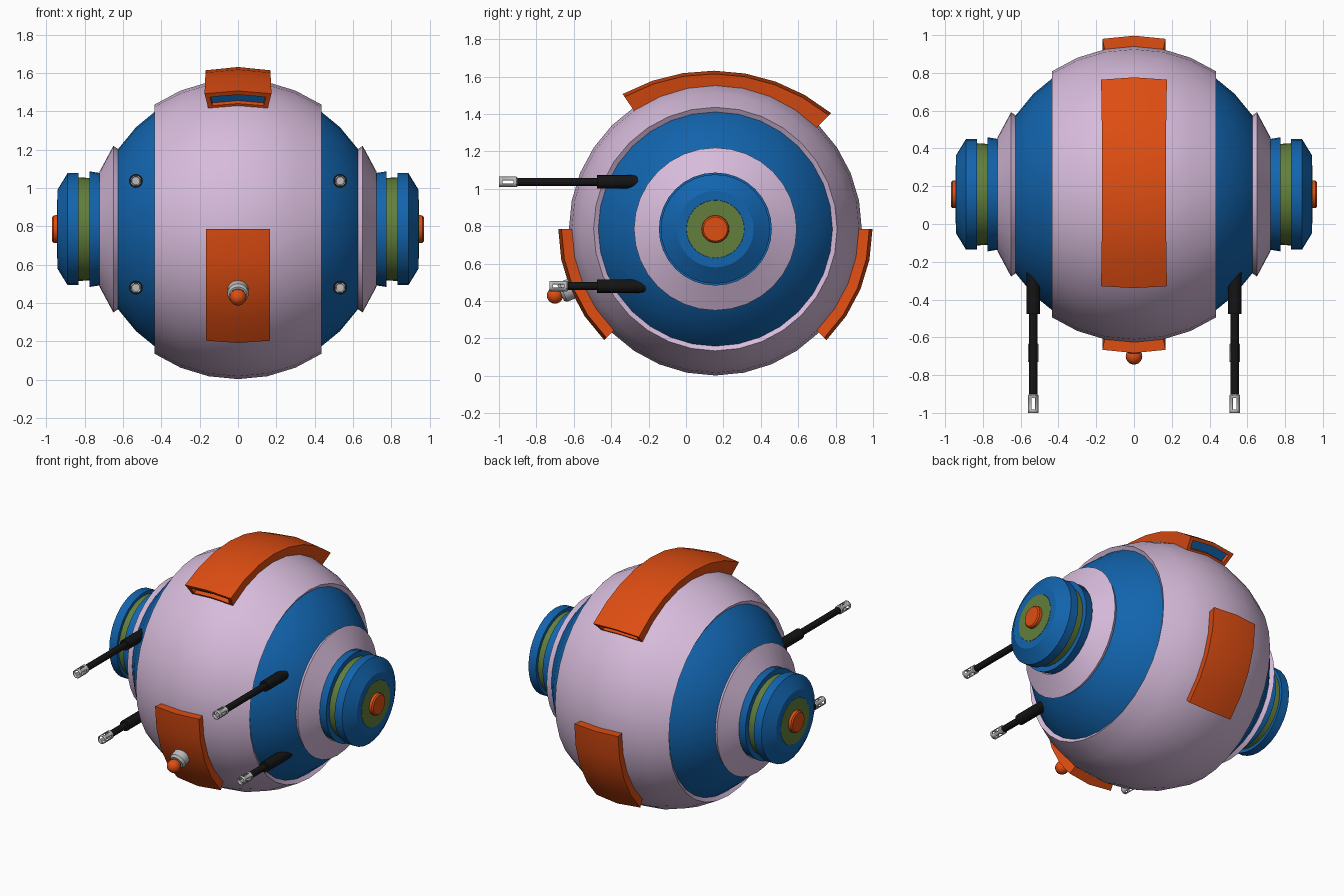
import bpy, bmesh, math
from mathutils import Matrix, Vector

if "Cube" in bpy.data.objects:
    bpy.data.objects.remove(bpy.data.objects["Cube"])

CY, CZ = 0.157, 0.785          # centre of the ball body
R, R_CORE = 0.783, 0.753       # outer shell and inner core radii


def material(name, rgb):
    m = bpy.data.materials.new(name)
    m.diffuse_color = (*rgb, 1)
    m.use_nodes = True
    m.node_tree.nodes["Principled BSDF"].inputs["Base Color"].default_value = m.diffuse_color
    return m


LILAC = material("lilac", (0.68, 0.50, 0.71))
BLUE = material("blue", (0.006, 0.127, 0.42))
ORANGE = material("orange", (0.73, 0.074, 0.006))
GREEN = material("green", (0.122, 0.21, 0.045))
BLACK = material("black", (0.007, 0.007, 0.007))
GREY = material("light grey", (0.5, 0.5, 0.5))

BODY = Matrix.Translation((0, CY, CZ))


def finish(name, bm, mats, matrix=Matrix(), mirror=False, thick=0):
    bmesh.ops.transform(bm, matrix=matrix, verts=bm.verts)
    me = bpy.data.meshes.new(name)
    bm.to_mesh(me)
    bm.free()
    for m in mats:
        me.materials.append(m)
    ob = bpy.data.objects.new(name, me)
    bpy.context.collection.objects.link(ob)
    bpy.ops.object.select_all(action='DESELECT')
    ob.select_set(True)
    bpy.context.view_layer.objects.active = ob
    bpy.ops.object.shade_smooth_by_angle(angle=math.radians(28))
    if thick:
        ob.modifiers.new("Thickness", 'SOLIDIFY').thickness = thick
    if mirror:
        ob.modifiers.new("Mirror", 'MIRROR').use_axis = (True, False, False)
    return ob


def lathe_mesh(profile, segs=32, closed=False, offset=0.0):
    """Spin (x, radius) points round the local x axis."""
    bm = bmesh.new()
    rings = []
    for x, r in profile:
        ring = []
        for i in range(segs):
            a = 2 * math.pi * (i + offset) / segs
            ring.append(bm.verts.new((x, r * math.cos(a), r * math.sin(a))))
        rings.append(ring)
    pairs = list(zip(rings, rings[1:]))
    if closed:
        pairs.append((rings[-1], rings[0]))
    for a, b in pairs:
        for i in range(segs):
            j = (i + 1) % segs
            bm.faces.new((a[i], a[j], b[j], b[i]))
    bmesh.ops.remove_doubles(bm, verts=bm.verts, dist=1e-5)
    bmesh.ops.recalc_face_normals(bm, faces=bm.faces)
    return bm


def lathe(name, profile, mat, matrix=BODY, segs=32, closed=False, mirror=False):
    return finish(name, lathe_mesh(profile, segs, closed), [mat], matrix, mirror)


def arc(r, a0, a1, n):
    """Circle points (x, radius), angle in degrees from the equator."""
    out = []
    for i in range(n + 1):
        a = math.radians(a0 + (a1 - a0) * i / n)
        out.append((r * math.sin(a), max(0.0, r * math.cos(a))))
    return out


# Ball body: inner core, wide central shell, small side shells
lathe("inner_core", arc(R_CORE, -90, 90, 16), BLUE)
lathe("central_shell", arc(R, -33.75, 33.75, 6) + arc(R_CORE - 0.005, 33.75, -33.75, 6),
      LILAC, closed=True)
lathe("side_shell", arc(R, 56.25, 67.5, 1) + arc(R_CORE - 0.005, 67.5, 56.25, 1),
      LILAC, closed=True, mirror=True)

# Side hubs
lathe("hub_collar", [(0.66, 0), (0.66, 0.28), (0.72, 0.293), (0.775, 0.302), (0.775, 0)],
      BLUE, mirror=True)
lathe("hub_groove", [(0.76, 0), (0.76, 0.266), (0.85, 0.272), (0.85, 0)], GREEN, mirror=True)
lathe("hub_cap", [(0.832, 0), (0.832, 0.292), (0.89, 0.292), (0.943, 0.205),
                  (0.943, 0.155), (0.938, 0.152), (0.938, 0)], BLUE, mirror=True)
lathe("hub_disc", [(0.935, 0), (0.935, 0.154), (0.944, 0.154), (0.944, 0)], GREEN, mirror=True)
lathe("hub_button", [(0.935, 0), (0.935, 0.074), (0.962, 0.072), (0.97, 0.064), (0.97, 0)],
      ORANGE, mirror=True)


def panel(name, a0, a1, n, r_out, flare=0.0, recess=False):
    """Curved plate over the shell; angles in degrees from up towards the back."""
    bm = bmesh.new()
    lat = math.radians(11.5)
    rings = []
    for i in range(n + 1):
        t = i / n
        a = math.radians(a0 + (a1 - a0) * t)
        ro = r_out + flare * (2 * t - 1) ** 2
        ring = []
        for r, l in ((ro, -lat), (ro, 0), (ro, lat), (0.772, lat), (0.772, 0), (0.772, -lat)):
            c = r * math.cos(l)
            ring.append(bm.verts.new((r * math.sin(l), c * math.sin(a), c * math.cos(a))))
        rings.append(ring)
    for p, q in zip(rings, rings[1:]):
        for i in range(6):
            j = (i + 1) % 6
            bm.faces.new((p[i], p[j], q[j], q[i]))
    caps = [bm.faces.new(rings[0]), bm.faces.new(rings[-1])]
    bmesh.ops.recalc_face_normals(bm, faces=bm.faces)
    if recess:
        # sunken blue window in each end
        bmesh.ops.inset_individual(bm, faces=caps, thickness=0.024, use_even_offset=True)
        bmesh.ops.inset_individual(bm, faces=caps, thickness=0.001, depth=-0.025)
        for f in caps:
            f.material_index = 1
    finish(name, bm, [ORANGE, BLUE], BODY)


panel("top_panel", -34.5, 45, 7, 0.846, 0.03, True)
panel("front_panel", -90, -135, 4, 0.84)
panel("back_panel", 90, 135, 4, 0.84)

# Front nozzle, pointing out of the front panel
tilt = math.radians(22.5)
aim = Vector((0, -math.cos(tilt), -math.sin(tilt))).to_track_quat('X', 'Z').to_matrix().to_4x4()
lathe("nozzle_collar", [(0.80, 0), (0.80, 0.056), (0.88, 0.056), (0.895, 0.045), (0.895, 0)],
      GREY, BODY @ aim, 16)
lathe("nozzle_ball", [(x + 0.928, r) for x, r in arc(0.044, -90, 90, 8)],
      ORANGE, BODY @ aim, 16)


# Guns: sleeve, barrel and slotted muzzle, mirrored left to right
def gun(name, z, tip):
    m = Matrix.Translation((0.533, 0, z)) @ Matrix.Rotation(-math.pi / 2, 4, 'Z')
    lathe(name + "_sleeve", [(0.1, 0), (0.1, 0.036), (0.477, 0.036), (0.477, 0)],
          BLACK, m, 16, mirror=True)
    lathe(name + "_barrel", [(0.45, 0), (0.45, 0.022), (tip - 0.095, 0.022), (tip - 0.095, 0)],
          BLACK, m, 12, mirror=True)
    bm = lathe_mesh([(0, 0), (0, 0.024), (0.006, 0.03), (0.022, 0.03),
                     (0.082, 0.03), (0.1, 0.03)], 8, offset=0.5)
    slots = []
    for f in bm.faces:
        c = f.calc_center_median()
        if 0.03 < c.x < 0.08 and min(abs(c.y), abs(c.z)) < 0.001:
            slots.append(f)
    bmesh.ops.delete(bm, geom=slots, context='FACES')
    finish(name + "_muzzle", bm, [GREY], m @ Matrix.Translation((tip - 0.1, 0, 0)),
           True, 0.006)


gun("upper_gun", 1.037, 1.0)
gun("lower_gun", 0.48, 0.73)
